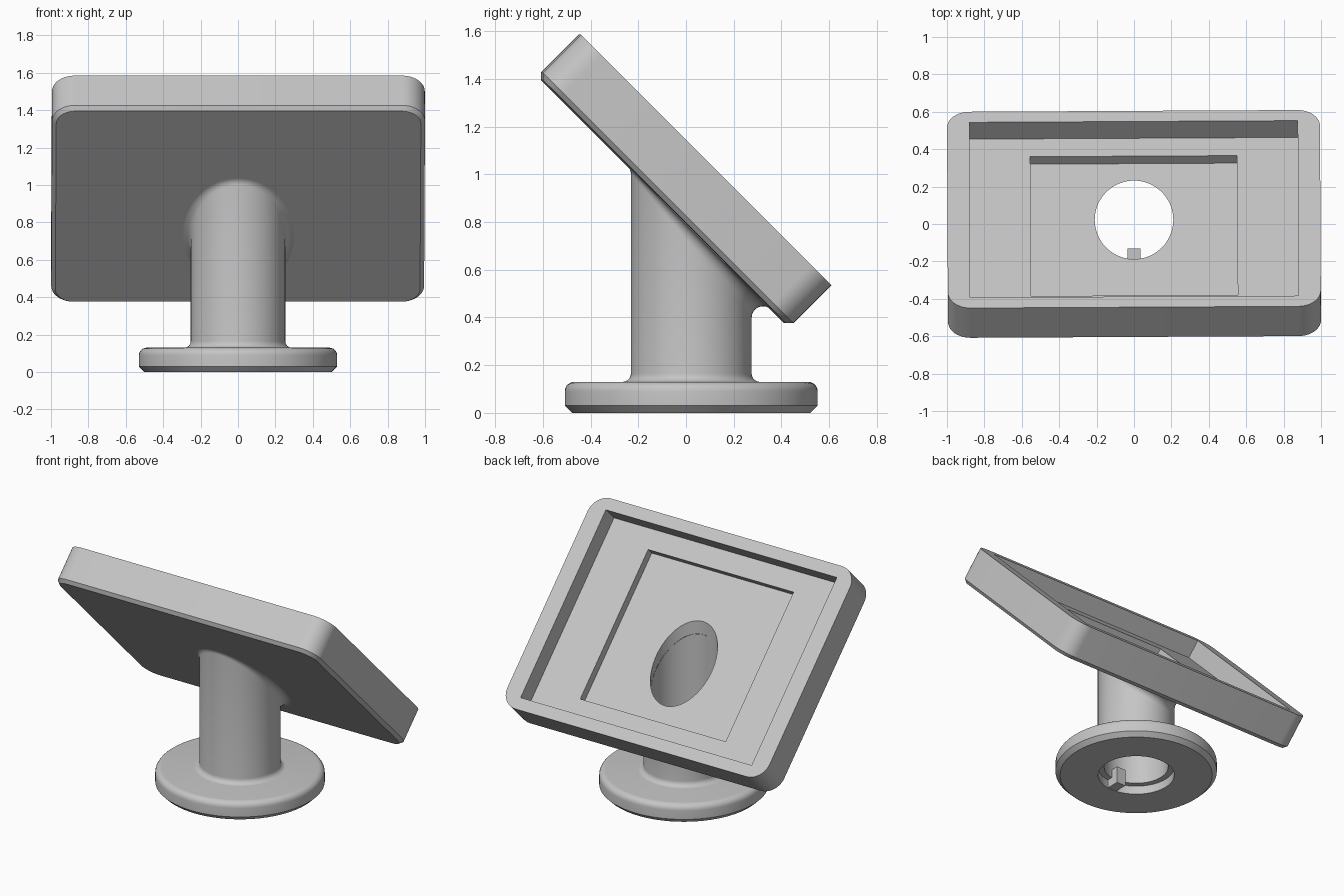
import bpy, bmesh
from math import cos, sin, pi, radians
from mathutils import Vector, Matrix

if "Cube" in bpy.data.objects:
    bpy.data.objects.remove(bpy.data.objects["Cube"], do_unlink=True)

grey = bpy.data.materials.new("light_grey")
grey.use_nodes = True
colour = (0.56, 0.56, 0.56, 1)
grey.diffuse_color = colour
grey.node_tree.nodes["Principled BSDF"].inputs["Base Color"].default_value = colour

SEGS = 72
AXIS = Vector((0, 0.022, 0))      # column centre line
COLUMN_R, BORE_R = 0.253, 0.21
UNDER = 0.79                      # tray underside lies on y + z = UNDER
NORMAL = Vector((0, 1, 1)).normalized()


def make_object(name, bm):
    bmesh.ops.recalc_face_normals(bm, faces=bm.faces)
    mesh = bpy.data.meshes.new(name)
    bm.to_mesh(mesh)
    bm.free()
    obj = bpy.data.objects.new(name, mesh)
    mesh.materials.append(grey)
    bpy.context.collection.objects.link(obj)
    return obj


def loft(bm, rings):
    """Bridge closed rings of equal length; returns the vertex rings."""
    loops = [[bm.verts.new(p) for p in ring] for ring in rings]
    for a, b in zip(loops, loops[1:]):
        for i in range(len(a)):
            j = (i + 1) % len(a)
            bm.faces.new((a[i], a[j], b[j], b[i]))
    return loops


def smooth(obj):
    bpy.ops.object.select_all(action='DESELECT')
    obj.select_set(True)
    bpy.context.view_layer.objects.active = obj
    bpy.ops.object.shade_smooth_by_angle(angle=radians(30))


def arc(cx, cz, r, start, end, n=6):
    angles = [radians(start + (end - start) * k / n) for k in range(n + 1)]
    return [(cx + r * cos(a), cz + r * sin(a)) for a in angles]


# Column and foot: one continuous tube with a rolling fillet under the tray
DIRS = [Vector((cos(2 * pi * i / SEGS), sin(2 * pi * i / SEGS), 0)) for i in range(SEGS)]
FILLET, STEPS = 0.048, 8


def fillet_point(d, t):
    centre = AXIS + d * (COLUMN_R + FILLET)
    centre.z = UNDER - FILLET * 2 ** 0.5 - centre.y
    return centre + FILLET * NORMAL.slerp(-d, t)


def bore_top(d):
    p = AXIS + d * BORE_R
    p.z = UNDER - p.y
    return p


profile = arc(0.288, 0.165, 0.035, 180, 270)        # column to foot
profile += arc(0.49, 0.09, 0.04, 90, 0)             # rounded foot rim
profile += [(0.53, 0.03), (0.50, 0)]                # lower chamfer
profile += [(0.25, 0), (0.25, 0.06), (BORE_R, 0.06)]  # counterbore

rings = [[fillet_point(d, k / STEPS) for d in DIRS] for k in range(STEPS + 1)]
rings += [[AXIS + d * r + Vector((0, 0, z)) for d in DIRS] for r, z in profile]
rings.append([bore_top(d) for d in DIRS])
bm = bmesh.new()
loft(bm, rings)
smooth(make_object("column_and_foot", bm))


def box(name, size, matrix):
    bm = bmesh.new()
    bmesh.ops.create_cube(bm, size=1, matrix=matrix @ Matrix.Diagonal((*size, 1)))
    return make_object(name, bm)


# Locating key on the front of the bore
box("locating_key", (0.07, 0.095, 0.12),
    Matrix.Translation(AXIS + Vector((0, -0.2, 0.06))))

# Tray: rounded plate with a chamfered underside, tilted towards the back
HALF_X, HALF_Y, THICK, CORNER, CHAMFER = 0.997, 0.742, 0.247, 0.12, 0.022
TILT = (Matrix.Rotation(radians(0.3), 4, 'Z') @ Matrix.Translation((0, 0.08, 1.06))
        @ Matrix.Rotation(radians(-45), 4, 'X'))


def outline(inset, z):
    r = CORNER - inset
    points = []
    for q, (sx, sy) in enumerate([(1, 1), (-1, 1), (-1, -1), (1, -1)]):
        corner = arc(sx * (HALF_X - CORNER), sy * (HALF_Y - CORNER), r, q * 90, q * 90 + 90, 10)
        points += [TILT @ Vector((x, y, z)) for x, y in corner]
    return points


bm = bmesh.new()
loops = loft(bm, [outline(CHAMFER, -THICK), outline(0, CHAMFER - THICK), outline(0, 0)])
bm.faces.new(loops[0])
bm.faces.new(loops[-1])
tray = make_object("tray", bm)


def pocket(name, half_x, half_y, depth):
    return box(name, (half_x * 2, half_y * 2, depth * 2), TILT)


# Two stepped pockets and the cable hole
bm = bmesh.new()
bmesh.ops.create_cone(bm, cap_ends=True, segments=SEGS, radius1=BORE_R, radius2=BORE_R,
                      depth=2, matrix=Matrix.Translation(AXIS + Vector((0, 0, 1.2))))
cutters = [pocket("screen_pocket_cutter", 0.878, 0.662, 0.127),
           pocket("inner_pocket_cutter", 0.553, 0.527, 0.184),
           make_object("cable_hole_cutter", bm)]
bpy.context.view_layer.objects.active = tray
for cutter in cutters:
    cutter.hide_render = True
    mod = tray.modifiers.new(cutter.name, 'BOOLEAN')
    mod.operation, mod.solver, mod.object = 'DIFFERENCE', 'EXACT', cutter
    bpy.ops.object.modifier_apply(modifier=mod.name)
    bpy.data.objects.remove(cutter, do_unlink=True)
smooth(tray)
